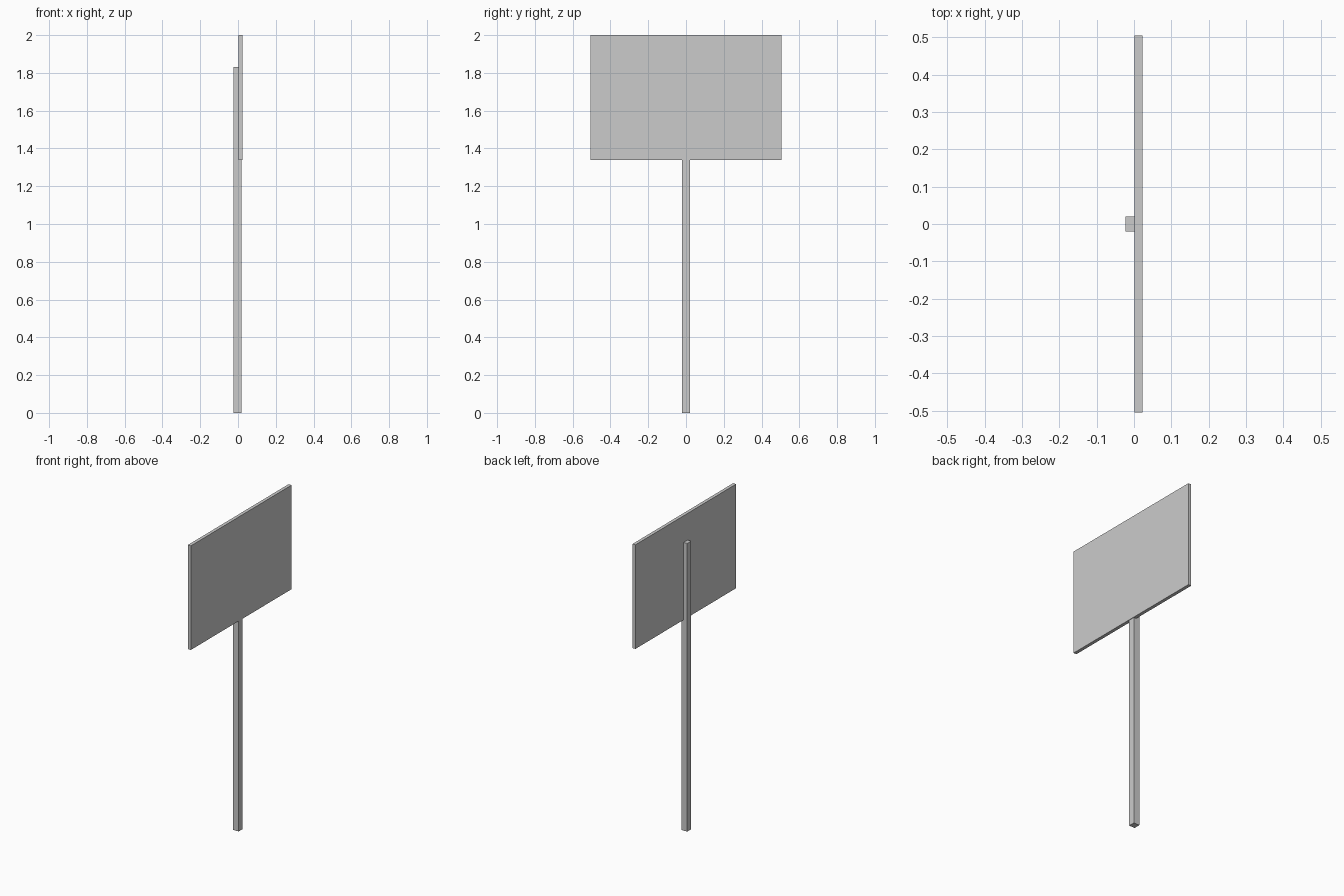
import bpy

if "Cube" in bpy.data.objects:
    bpy.data.objects.remove(bpy.data.objects["Cube"])


def box(name, x, y, z):
    """Axis-aligned box from (min, max) ranges."""
    ranges = (x, y, z)
    bpy.ops.mesh.primitive_cube_add(size=1, location=[(a + b) / 2 for a, b in ranges])
    ob = bpy.context.object
    ob.name = name
    ob.scale = [b - a for a, b in ranges]
    bpy.ops.object.transform_apply(location=False, rotation=False, scale=True)
    return ob


# Square post, sunk into the back of the board
box("post", (-0.0225, 0.0185), (-0.0205, 0.0205), (0, 1.83))

# Flat sign board
box("sign_board", (0.0015, 0.0225), (-0.505, 0.505), (1.339, 2.0))
